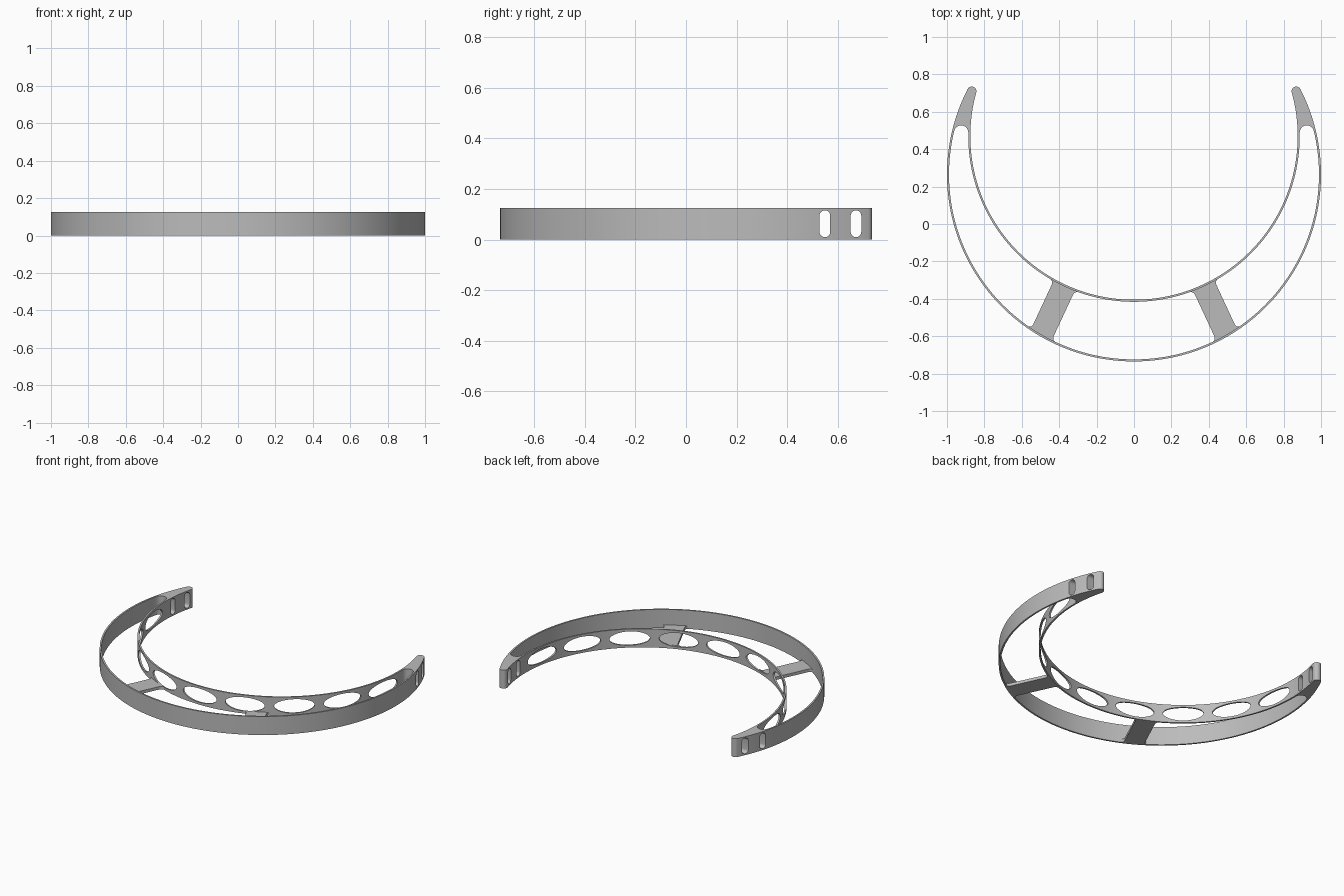
import bpy, bmesh
from math import sin, cos, sqrt, atan2, pi, radians
from mathutils import Vector, Matrix

old = bpy.data.objects.get("Cube")
if old:
    bpy.data.objects.remove(old, do_unlink=True)

HEIGHT = 0.125
OUTER_Y, INNER_Y = 0.265, 0.47      # centres of the two arcs
OUTER_R, INNER_R = 1.0, 0.875
WALL = 0.011

grey = bpy.data.materials.new("plain_grey")
grey.use_nodes = True
colour = (0.5, 0.5, 0.5, 1)
grey.diffuse_color = colour
grey.node_tree.nodes["Principled BSDF"].inputs["Base Color"].default_value = colour


def arc(cx, cy, r, a0, a1, n):
    """Points on an arc; angles start at -y and turn towards +x."""
    angles = [a0 + (a1 - a0) * i / n for i in range(n + 1)]
    return [(cx + r * sin(a), cy - r * cos(a)) for a in angles]


def crescent(r_out, r_in, cx, cy, r_tip):
    """Outline between the two arcs, closed by a tangent round tip on each side."""
    a_out = atan2(cx, OUTER_Y - cy)
    a_in = atan2(cx, INNER_Y - cy)
    half = arc(0, OUTER_Y, r_out, 0, a_out, 64)
    half += arc(cx, cy, r_tip, a_out, a_in + pi, 16)[1:-1]
    half += arc(0, INNER_Y, r_in, a_in, 0, 64)
    return half + [(-x, y) for x, y in reversed(half[1:-1])]


def add_prism(bm, outline, z0, z1, matrix=Matrix()):
    low = [bm.verts.new(matrix @ Vector((x, y, z0))) for x, y in outline]
    high = [bm.verts.new(matrix @ Vector((x, y, z1))) for x, y in outline]
    bm.faces.new(low)
    bm.faces.new(high)
    n = len(low)
    for i in range(n):
        j = (i + 1) % n
        bm.faces.new((low[i], low[j], high[j], high[i]))


def make_object(name, bm):
    bmesh.ops.recalc_face_normals(bm, faces=bm.faces[:])
    mesh = bpy.data.meshes.new(name)
    bm.to_mesh(mesh)
    bm.free()
    mesh.materials.append(grey)
    obj = bpy.data.objects.new(name, mesh)
    bpy.context.collection.objects.link(obj)
    return obj


def activate(obj):
    bpy.ops.object.select_all(action='DESELECT')
    obj.select_set(True)
    bpy.context.view_layer.objects.active = obj


def cut(obj, cutter):
    cutter.hide_render = True
    mod = obj.modifiers.new("cut", 'BOOLEAN')
    mod.operation = 'DIFFERENCE'
    mod.solver = 'EXACT'
    mod.object = cutter
    activate(obj)
    bpy.ops.object.modifier_apply(modifier=mod.name)
    bpy.data.objects.remove(cutter, do_unlink=True)


# Crescent body with solid rounded tips
bm = bmesh.new()
add_prism(bm, crescent(OUTER_R, INNER_R, 0.8675, 0.71, 0.025), 0, HEIGHT)
band = make_object("crescent_band", bm)

# Open space between the thin outer and inner walls
bm = bmesh.new()
add_prism(bm, crescent(OUTER_R - WALL, INNER_R + WALL, 0.924, 0.49, 0.0375), -0.1, 0.3)
cut(band, make_object("void_cutter", bm))

# Oval holes along the inner wall
bm = bmesh.new()
oval = [(0.125 * x, 0.047 * y) for x, y in arc(0, 0, 1, 0, 2 * pi, 48)[:-1]]
for step in range(-4, 5):
    t = radians(20 * step)
    across, out = Vector((cos(t), sin(t), 0)), Vector((sin(t), -cos(t), 0))
    frame = Matrix((across, (0, 0, 1), out)).transposed().to_4x4()
    frame.translation = (0, INNER_Y, HEIGHT / 2)
    add_prism(bm, oval, 0.82, 0.93, frame)

# Upright slots through both tips
slot_r, slot_half = 0.021, 0.032
slot = arc(0, slot_half, slot_r, pi / 2, 3 * pi / 2, 12)
slot += arc(0, -slot_half, slot_r, -pi / 2, pi / 2, 12)
for y in (0.549, 0.672):
    frame = Matrix(((0, 0, 1), (1, 0, 0), (0, 1, 0))).to_4x4()
    frame.translation = (0, y, HEIGHT / 2)
    add_prism(bm, slot, -1.1, 1.1, frame)
cut(band, make_object("hole_cutter", bm))

# Low flat struts joining the walls, with filleted corners
T = radians(25)
HALF, FILLET = 0.063, 0.026
GAP = INNER_Y - OUTER_Y


def inner_u(v):
    return sqrt((INNER_R + WALL * 0.8) ** 2 - v * v)


def outer_u(v):
    return GAP * cos(T) + sqrt((OUTER_R - WALL * 0.8) ** 2 - (v + GAP * sin(T)) ** 2)


def strut_edge(sign):
    """One long edge from the inner wall to the outer wall."""
    quarter = [pi / 2 * i / 8 for i in range(9)]
    bend = [(HALF + FILLET * (1 - sin(a)), FILLET * (1 - cos(a))) for a in quarter]
    pts = [(inner_u(sign * v) + d, sign * v) for v, d in bend]
    return pts + [(outer_u(sign * v) - d, sign * v) for v, d in reversed(bend)]


reach = HALF + FILLET
spread = [reach * (1 - i / 5) for i in range(1, 10)]
local = strut_edge(1) + [(outer_u(v), v) for v in spread]
local += strut_edge(-1)[::-1] + [(inner_u(v), v) for v in reversed(spread)]
parts = [band]
for name, side in (("left_strut", 1), ("right_strut", -1)):
    outline = [(side * (u * sin(T) + v * cos(T)), INNER_Y - u * cos(T) + v * sin(T))
               for u, v in local]
    bm = bmesh.new()
    add_prism(bm, outline, 0, 0.02)
    parts.append(make_object(name, bm))

# Smooth curved walls with crisp rims
for obj in parts:
    activate(obj)
    bpy.ops.object.shade_smooth_by_angle(angle=radians(30))
